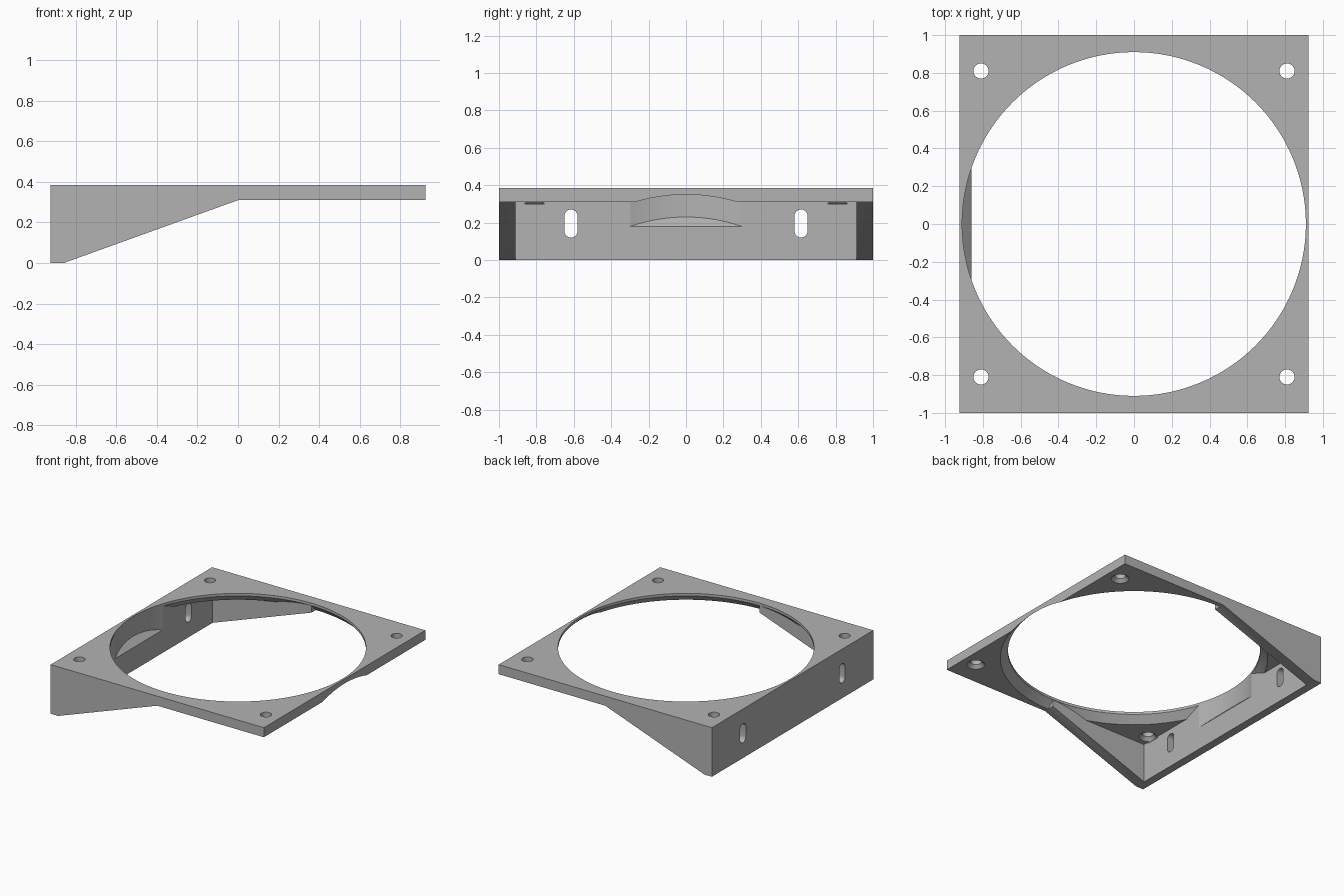
import bpy, bmesh
from math import cos, sin, pi
from mathutils import Vector

if "Cube" in bpy.data.objects:
    bpy.data.objects.remove(bpy.data.objects["Cube"], do_unlink=True)

W, L, TOP, UNDER = 0.925, 1.0, 0.385, 0.31   # half width, half length, plate heights
WALL, CHEEK, R = -0.86, 0.912, 0.91          # inner wall x, inner cheek y, opening radius

grey = bpy.data.materials.new("plain grey")
grey.use_nodes = True
grey.diffuse_color = (0.45, 0.45, 0.45, 1)
grey.node_tree.nodes["Principled BSDF"].inputs["Base Color"].default_value = (0.45, 0.45, 0.45, 1)


def loft(name, rings):
    """Closed solid through rings of equal point counts."""
    bm = bmesh.new()
    loops = [[bm.verts.new(p) for p in ring] for ring in rings]
    for a, b in zip(loops, loops[1:]):
        for i in range(len(a)):
            j = (i + 1) % len(a)
            bm.faces.new((a[i], a[j], b[j], b[i]))
    bm.faces.new(loops[0])
    bm.faces.new(loops[-1])
    bmesh.ops.recalc_face_normals(bm, faces=bm.faces)
    mesh = bpy.data.meshes.new(name)
    bm.to_mesh(mesh)
    bm.free()
    mesh.materials.append(grey)
    obj = bpy.data.objects.new(name, mesh)
    bpy.context.collection.objects.link(obj)
    return obj


def extrude(name, points, offset):
    return loft(name, [points, [Vector(p) + Vector(offset) for p in points]])


def circle(x, y, z, r, n):
    return [(x + r * cos(2 * pi * i / n), y + r * sin(2 * pi * i / n), z) for i in range(n)]


def combine(target, tool, operation):
    tool.hide_render = True
    mod = target.modifiers.new(operation.lower(), "BOOLEAN")
    mod.operation, mod.object, mod.solver = operation, tool, "EXACT"
    bpy.context.view_layer.objects.active = target
    bpy.ops.object.modifier_apply(modifier=mod.name)
    bpy.data.objects.remove(tool, do_unlink=True)


# Top plate with the flared underside of the opening
bracket = extrude("fan_bracket", [(-W, -L, UNDER), (W, -L, UNDER), (W, L, UNDER), (-W, L, UNDER)],
                  (0, 0, TOP - UNDER))
flare = loft("flare_cutter", [circle(0, 0, UNDER - 0.02, R + 0.075, 128),
                              circle(0, 0, TOP - 0.02, R, 128),
                              circle(0, 0, TOP + 0.1, R, 128)])
combine(bracket, flare, "DIFFERENCE")

# Mounting wall and the two tapered side cheeks
wall = extrude("mounting_wall", [(-W, -L, 0), (WALL, -L, 0), (WALL, -L, TOP), (-W, -L, TOP)],
               (0, 2 * L, 0))
combine(bracket, wall, "UNION")
for side in (-1, 1):
    y = side * L
    cheek = extrude("side_cheek", [(-W, y, 0), (WALL, y, 0), (0, y, UNDER), (0, y, TOP), (-W, y, TOP)],
                    (0, side * (CHEEK - L), 0))
    combine(bracket, cheek, "UNION")

# Round opening, with a sloping floor where it bites into the wall
floor = [(x, y, 0.18 + WALL - x) for x, y, z in circle(0, 0, 0, R, 128)]
combine(bracket, loft("opening_cutter", [floor, circle(0, 0, 0.6, R, 128)]), "DIFFERENCE")

# Countersunk corner holes
for sx in (-1, 1):
    for sy in (-1, 1):
        x, y = sx * 0.81, sy * 0.81
        hole = loft("screw_cutter", [circle(x, y, UNDER - 0.01, 0.075, 32),
                                     circle(x, y, UNDER + 0.025, 0.04, 32),
                                     circle(x, y, TOP + 0.1, 0.04, 32)])
        combine(bracket, hole, "DIFFERENCE")

# Upright slots through the wall
for side in (-1, 1):
    outline = []
    for i in range(26):
        end = 1 if i < 13 else -1
        a = pi * (i if i < 13 else i - 1) / 12
        outline.append((-1.0, side * 0.615 + 0.035 * cos(a), 0.195 + end * 0.04 + 0.035 * sin(a)))
    combine(bracket, extrude("slot_cutter", outline, (0.2, 0, 0)), "DIFFERENCE")

# Smooth the round walls, keep the edges crisp
bpy.ops.object.select_all(action="DESELECT")
bracket.select_set(True)
bpy.context.view_layer.objects.active = bracket
bpy.ops.object.shade_smooth_by_angle(angle=pi / 6)
